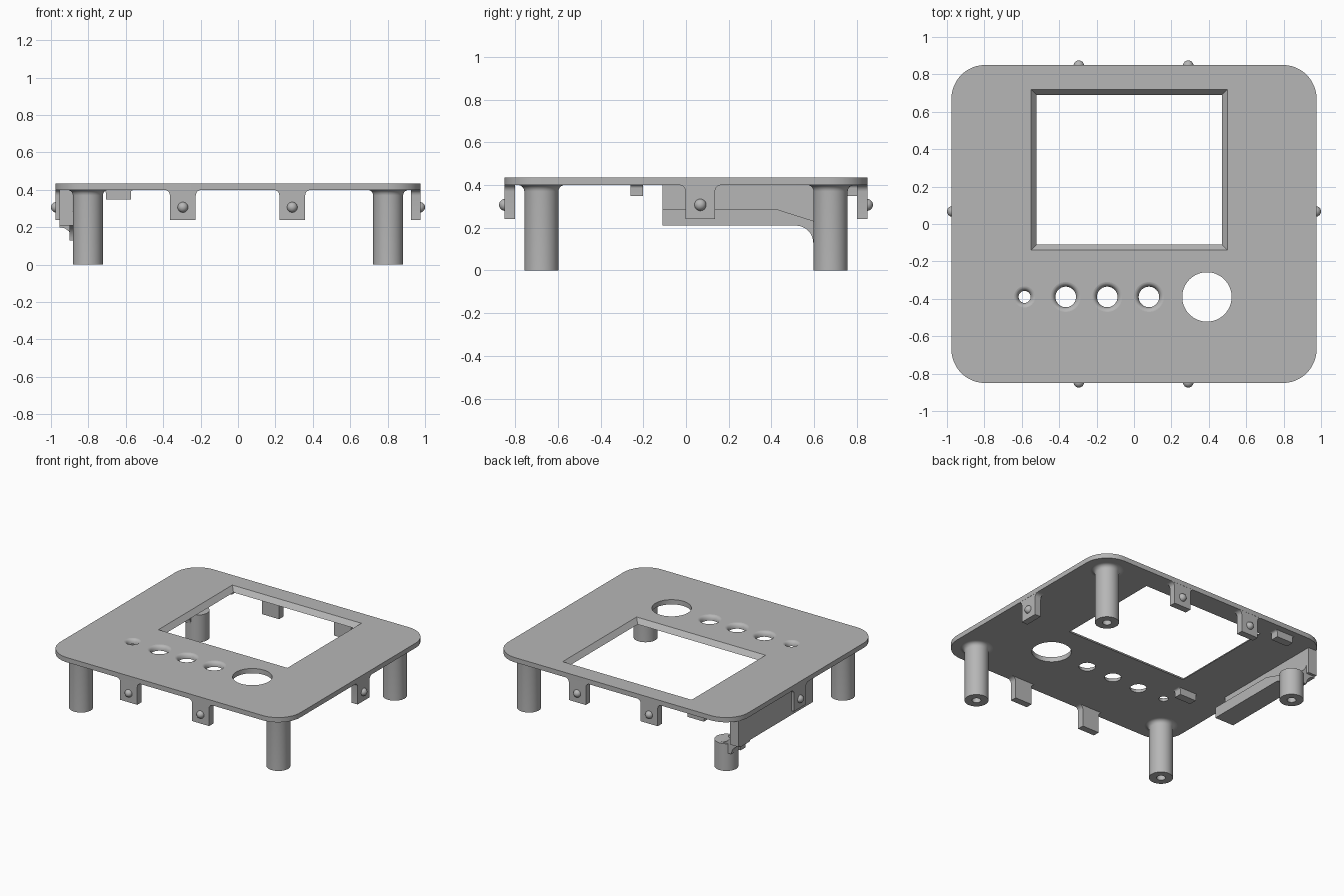
import bpy, bmesh, math
from mathutils import Vector

if "Cube" in bpy.data.objects:
    bpy.data.objects.remove(bpy.data.objects["Cube"])

grey = bpy.data.materials.new("plain_grey")
grey.use_nodes = True
grey.diffuse_color = (0.47, 0.47, 0.47, 1)
grey.node_tree.nodes["Principled BSDF"].inputs["Base Color"].default_value = (0.47, 0.47, 0.47, 1)

UNDER, TOP = 0.40, 0.435      # plate underside and top
HX, HY = 0.976, 0.85          # plate half sizes


def finish(obj):
    bpy.ops.object.select_all(action='DESELECT')
    obj.select_set(True)
    bpy.context.view_layer.objects.active = obj
    bpy.ops.object.shade_smooth_by_angle(angle=math.radians(32))


def loft(name, rings):
    """Skin a stack of equal rings and cap both ends."""
    bm = bmesh.new()
    loops = [[bm.verts.new(p) for p in ring] for ring in rings]
    n = len(loops[0])
    for a, b in zip(loops, loops[1:]):
        for i in range(n):
            j = (i + 1) % n
            bm.faces.new((a[i], a[j], b[j], b[i]))
    bm.faces.new(loops[0])
    bm.faces.new(loops[-1])
    bmesh.ops.remove_doubles(bm, verts=bm.verts, dist=1e-5)
    bmesh.ops.recalc_face_normals(bm, faces=bm.faces)
    mesh = bpy.data.meshes.new(name)
    bm.to_mesh(mesh)
    bm.free()
    mesh.materials.append(grey)
    obj = bpy.data.objects.new(name, mesh)
    bpy.context.collection.objects.link(obj)
    finish(obj)
    return obj


def extrude(name, pts, lo, hi, axis):
    """Extrude a 2D outline along the axis index."""
    def place(p, t):
        co = list(p)
        co.insert(axis, t)
        return Vector(co)
    return loft(name, [[place(p, t) for p in pts] for t in (lo, hi)])


def rect(x0, x1, y0, y1):
    return [(x0, y0), (x1, y0), (x1, y1), (x0, y1)]


def arc(cx, cy, r, a0, a1, n=8):
    angles = [math.radians(a0 + (a1 - a0) * i / n) for i in range(n + 1)]
    return [(cx + r * math.cos(a), cy + r * math.sin(a)) for a in angles]


def lathe(name, profile, x, y, n=40):
    turns = [math.tau * i / n for i in range(n)]
    eps = 1e-7
    return loft(name, [[(x + max(r, eps) * math.cos(a), y + max(r, eps) * math.sin(a), z)
                        for a in turns] for r, z in profile])


def cut(obj, cutters):
    for c in cutters:
        c.hide_render = True
        mod = obj.modifiers.new("cut", 'BOOLEAN')
        mod.operation, mod.solver, mod.object = 'DIFFERENCE', 'EXACT', c
    deps = bpy.context.evaluated_depsgraph_get()
    obj_mesh = bpy.data.meshes.new_from_object(obj.evaluated_get(deps))
    obj.modifiers.clear()
    obj.data = obj_mesh
    for c in cutters:
        bpy.data.objects.remove(c)
    finish(obj)


# Face plate with rounded corners
R = 0.18
outline = []
for sx, sy, a in ((1, 1, 0), (-1, 1, 90), (-1, -1, 180), (1, -1, 270)):
    outline += arc(sx * (HX - R), sy * (HY - R), R, a, a + 90, 12)
plate = extrude("face_plate", outline, UNDER, TOP, 2)

# Sloped window, rounded button holes and the dial hole
cutters = []
rings = []
for z, g in ((UNDER - 0.01, -0.0086), (TOP + 0.01, 0.0386)):
    rings.append([(x, y, z) for x, y in rect(-0.52 - g, 0.47 + g, -0.11 - g, 0.69 + g)])
cutters.append(loft("window_cutter", rings))
ROW = -0.39
for x, r in ((-0.585, 0.032), (-0.365, 0.055), (-0.143, 0.055), (0.08, 0.055)):
    flare = [(r + 0.025 * (1 - math.cos(t)), UNDER + 0.035 * math.sin(t))
             for t in [math.pi / 2 * i / 6 for i in range(7)]]
    top_r = flare[-1][0]
    cutters.append(lathe("button_cutter", [(0, 0.38), (r, 0.38)] + flare
                         + [(top_r, 0.46), (0, 0.46)], x, ROW))
cutters.append(lathe("dial_cutter", [(0, 0.38), (0.132, 0.38), (0.132, 0.46), (0, 0.46)],
                     0.39, ROW, 64))
cut(plate, cutters)

# Hollow-ended posts; the back right one is a short stub
PX, PY, PR = 0.803, 0.677, 0.08
bore = [(0, 0.15), (0.03, 0.15), (0.03, 0), (PR, 0)]
collar = arc(PR + 0.03, UNDER - 0.03, 0.03, 180, 90, 6)
full = bore + collar + [(0, UNDER)]
lathe("front_left_post", full, PX, -PY)
lathe("front_right_post", full, -PX, -PY)
lathe("back_left_post", full, PX, PY)
lathe("back_right_post", bore + [(PR, 0.2), (0, 0.2)], -PX, PY)


# Snap tabs with filleted roots and a round bump
def tab_outline(c, half=0.069, low=0.24, f=0.03):
    return ([(c - half, low), (c + half, low)]
            + arc(c + half + f, UNDER - f, f, 180, 90, 5)
            + arc(c - half - f, UNDER - f, f, 90, 0, 5))


def bump(name, loc):
    bpy.ops.mesh.primitive_uv_sphere_add(segments=24, ring_count=14, radius=0.028, location=loc)
    obj = bpy.context.object
    obj.name = name
    obj.data.materials.append(grey)
    finish(obj)


BUMP_Z = 0.307
for s, side in ((-1, "front"), (1, "back")):
    for c, hand in ((-0.295, "right"), (0.29, "left")):
        extrude(f"{side}_{hand}_tab", tab_outline(c), s * (HY - 0.05), s * (HY - 0.001), 1)
        bump(f"{side}_{hand}_bump", (c, s * (HY - 0.003), BUMP_Z))
for s, hand in ((-1, "right"), (1, "left")):
    extrude(f"{hand}_side_tab", tab_outline(0.067), s * (HX - 0.05), s * (HX - 0.001), 0)
    bump(f"{hand}_side_bump", (s * (HX - 0.004), 0.067, BUMP_Z))

# Small board rests under the plate
for y0, name in ((-0.26, "front_board_rest"), (0.745, "back_board_rest")):
    extrude(name, tab_outline(-0.64, 0.067, 0.348, 0.015), y0, y0 + 0.058, 1)

# Side wall and its inner ledge
WALL = -0.955
extrude("side_wall", rect(WALL, -0.885, -0.11, 0.755), 0.21, UNDER, 2)
extrude("wall_ledge", rect(WALL, -0.80, -0.11, 0.42), 0.21, 0.288, 2)

# Curved arm joining the wall to the short post
arm = ([(-0.885, 0.29)] + arc(-0.795, 0.29, 0.09, 180, 270)
       + [(-0.75, 0.2), (-0.75, 0.13), (-0.885, 0.13)]
       + arc(WALL, 0.13, 0.07, 0, 90) + [(WALL, 0.29)])
extrude("post_arm", arm, 0.62, 0.735, 1)
gusset = ([(0.42, 0.21), (0.50, 0.21)] + arc(0.515, 0.13, 0.08, 90, 0)
          + [(0.65, 0.13), (0.65, 0.215), (0.42, 0.288)])
extrude("post_gusset", gusset, -0.90, -0.80, 0)
